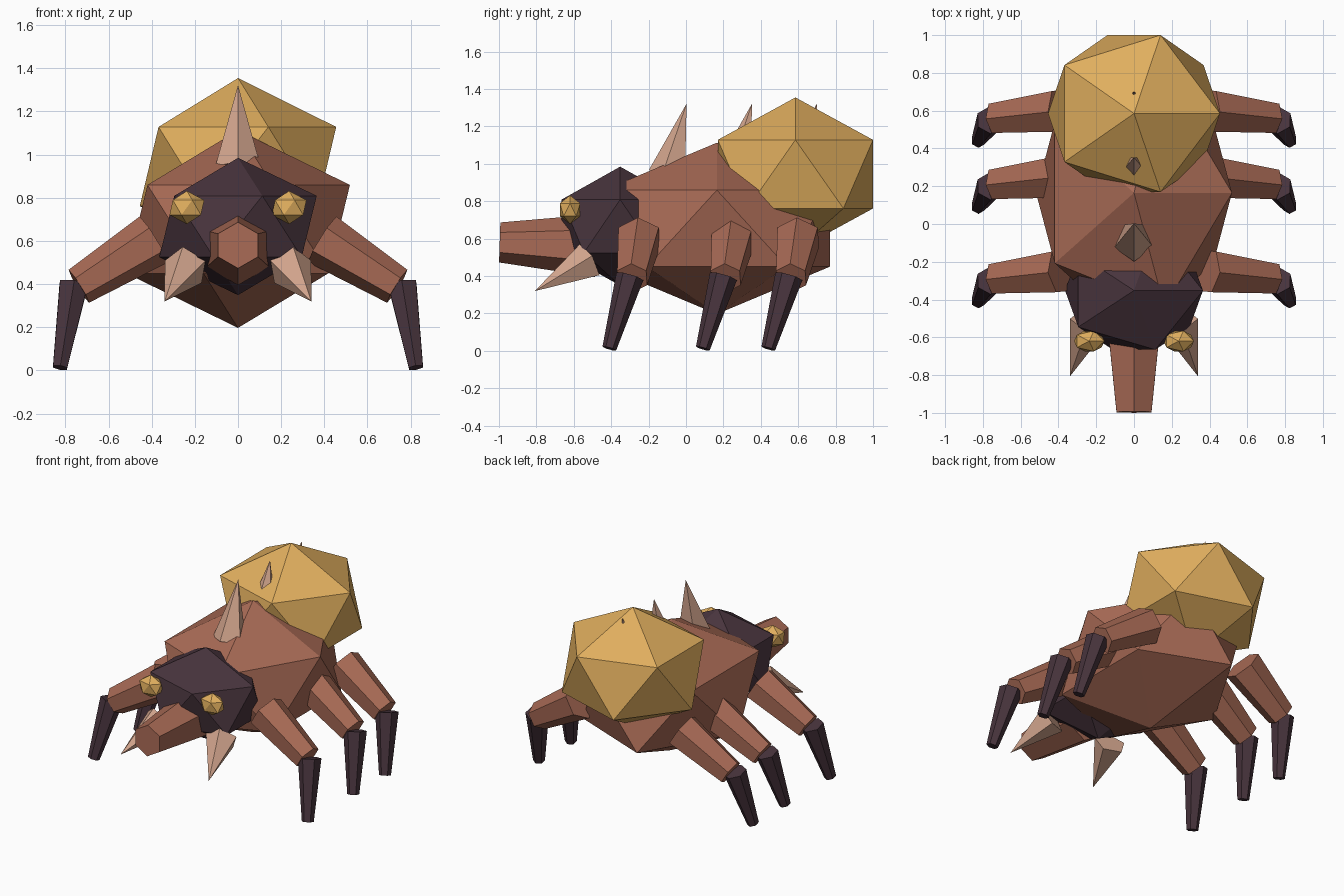
import bpy, bmesh, math
from mathutils import Vector

if "Cube" in bpy.data.objects:
    bpy.data.objects.remove(bpy.data.objects["Cube"])


def material(name, srgb):
    m = bpy.data.materials.new(name)
    lin = [((c / 255 + 0.055) / 1.055) ** 2.4 for c in srgb]
    m.diffuse_color = (*lin, 1)
    m.use_nodes = True
    m.node_tree.nodes["Principled BSDF"].inputs["Base Color"].default_value = m.diffuse_color
    return m


BROWN = material("shell brown", (168, 106, 85))
GOLD = material("amber gold", (224, 174, 94))
DARK = material("dark plum", (72, 52, 61))
TAN = material("horn tan", (212, 166, 142))


def finish(bm, name, mat):
    bmesh.ops.recalc_face_normals(bm, faces=bm.faces[:])
    me = bpy.data.meshes.new(name)
    bm.to_mesh(me)
    bm.free()
    me.materials.append(mat)
    ob = bpy.data.objects.new(name, me)
    bpy.context.collection.objects.link(ob)
    return ob


def ball(name, centre, radii, mat):
    """Icosahedron stretched to the given radii."""
    bm = bmesh.new()
    bmesh.ops.create_icosphere(bm, subdivisions=1, radius=1)
    bmesh.ops.scale(bm, vec=radii, verts=bm.verts[:])
    bmesh.ops.translate(bm, vec=centre, verts=bm.verts[:])
    return finish(bm, name, mat)


def taper(name, a, b, ra, rb, sides, mat, hint=(0, 0, 1)):
    """Tapered prism from a to b, first corner towards hint; rb = 0 gives a spike."""
    a, b, hint = Vector(a), Vector(b), Vector(hint)
    axis = (b - a).normalized()
    u = (hint - axis * hint.dot(axis)).normalized()
    v = axis.cross(u)
    bm = bmesh.new()

    def ring(c, r):
        angles = [math.tau * i / sides for i in range(sides)]
        return [bm.verts.new(c + r * (u * math.cos(t) + v * math.sin(t))) for t in angles]

    low = ring(a, ra)
    bm.faces.new(low)
    if rb:
        high = ring(b, rb)
        bm.faces.new(high)
    else:
        high = [bm.verts.new(b)] * sides
    for i in range(sides):
        j = (i + 1) % sides
        corners = [low[i], low[j], high[j]] + ([high[i]] if rb else [])
        bm.faces.new(corners)
    return finish(bm, name, mat)


# Body masses
ball("thorax", (0, 0.165, 0.655), (0.58, 0.71, 0.458), BROWN)
ball("abdomen", (0, 0.585, 0.945), (0.509, 0.488, 0.41), GOLD)
ball("head", (0, -0.352, 0.667), (0.408, 0.368, 0.318), DARK)

# Snout
taper("snout", (0, -0.48, 0.563), (0, -0.996, 0.58), 0.168, 0.107, 6, BROWN)

# Spikes along the back
for i, y in enumerate((0.003, 0.353, 0.70)):
    taper(f"back_spike_{i + 1}", (0, y - 0.095, 0.94), (0, y, 1.322),
          0.11, 0, 5, TAN, hint=(0, -1, 0))

for side, s in (("left", -1), ("right", 1)):
    # Eyes and mandibles
    ball(f"{side}_eye", (s * 0.237, -0.62, 0.755), (0.09, 0.064, 0.077), GOLD)
    taper(f"{side}_mandible", (s * 0.24, -0.52, 0.48), (s * 0.34, -0.808, 0.32),
          0.105, 0, 5, TAN)
    # Three identical legs on each side
    for pair, y in (("front", 0), ("middle", 0.5), ("rear", 0.85)):
        taper(f"{side}_{pair}_thigh", (s * 0.39, y - 0.25, 0.607),
              (s * 0.738, y - 0.288, 0.39), 0.125, 0.09, 6, BROWN)
        taper(f"{side}_{pair}_shin", (s * 0.762, y - 0.30, 0.398),
              (s * 0.825, y - 0.41, 0.013), 0.075, 0.038, 6, DARK, hint=(0, -1, 0))
